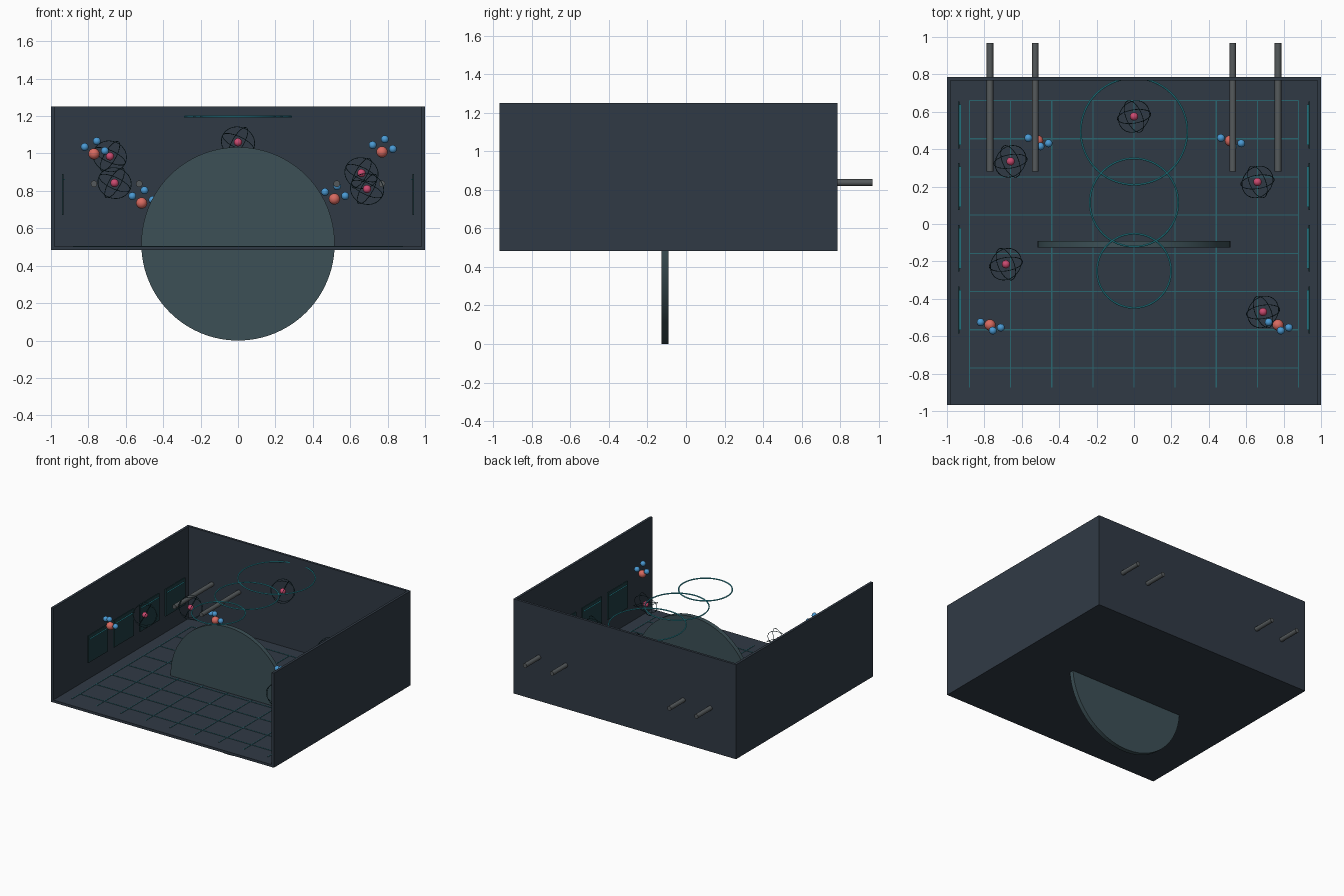
import bpy, math
from mathutils import Vector

if "Cube" in bpy.data.objects:
    bpy.data.objects.remove(bpy.data.objects["Cube"])

def lin(h):
    # hex colour to linear rgba
    c = [int(h[i:i + 2], 16) / 255 for i in (0, 2, 4)]
    return [x / 12.92 if x < 0.04 else ((x + 0.055) / 1.055) ** 2.4 for x in c] + [1]

def mat(name, h):
    m = bpy.data.materials.new(name)
    m.diffuse_color = lin(h)
    m.use_nodes = True
    m.node_tree.nodes["Principled BSDF"].inputs["Base Color"].default_value = m.diffuse_color
    return m

WALL = mat("dark_slate", "303a45")
GRID = mat("grid_teal", "2a6670")
GLASS = mat("panel_teal", "1f3d42")
DISC = mat("disc_grey_green", "3c5056")
CYAN = mat("cyan", "38b0c0")
STEEL = mat("steel", "555a5c")
RED = mat("coral", "d86a60")
BLUE = mat("sky_blue", "4a9ad4")
PINK = mat("rose", "cc4a70")
ORBIT = mat("orbit_dark", "1c3a42")

def finish(name, m, smooth=True):
    o = bpy.context.object
    o.name = name
    o.data.materials.append(m)
    if smooth:
        bpy.ops.object.shade_smooth_by_angle()
    return o

def box(name, lo, hi, m):
    lo, hi = Vector(lo), Vector(hi)
    bpy.ops.mesh.primitive_cube_add(size=1, location=(lo + hi) / 2)
    bpy.context.object.scale = hi - lo
    return finish(name, m, False)

def rod(name, loc, r, length, m, verts):
    # cylinder running along y
    bpy.ops.mesh.primitive_cylinder_add(radius=r, depth=length, vertices=verts,
                                        location=loc, rotation=(math.pi / 2, 0, 0))
    return finish(name, m)

def ball(name, loc, r, m):
    bpy.ops.mesh.primitive_uv_sphere_add(radius=r, segments=20, ring_count=12, location=loc)
    return finish(name, m)

def ring(name, loc, R, r, m, rot=(0, 0, 0), seg=72):
    bpy.ops.mesh.primitive_torus_add(major_radius=R, minor_radius=r, major_segments=seg,
                                     minor_segments=8, location=loc, rotation=rot)
    return finish(name, m)

# Open-fronted room
Y0, Y1, Z0, Z1, T = -0.968, 0.787, 0.483, 1.25, 0.02
box("floor", (-1, Y0, Z0), (1, Y1, Z0 + T), WALL)
box("back_wall", (-1, Y1 - T, Z0), (1, Y1, Z1), WALL)
for s, side in ((-1, "left"), (1, "right")):
    box(side + "_wall", (min(s, s * (1 - T)), Y0, Z0), (max(s, s * (1 - T)), Y1, Z1), WALL)

# Floor grid lines
zf = Z0 + T
for i in range(9):
    x = -0.88 + 0.22 * i
    box("grid_line_long", (x - .003, -0.875, zf - .002), (x + .003, 0.66, zf + .003), GRID)
for i in range(8):
    y = -0.77 + 0.2043 * i
    box("grid_line_cross", (-0.88, y - .003, zf - .002), (0.88, y + .003, zf + .003), GRID)

# Large upright disc passing through the floor
rod("upright_disc", (0, -0.108, 0.517), 0.517, 0.036, DISC, 96)

# Overhead light rings
for y, R in ((0.495, 0.285), (0.115, 0.236), (-0.25, 0.198)):
    ring("overhead_ring", (0, y, 1.197), R, 0.005, CYAN)

# Pipes through the back wall
for x in (-0.77, -0.528, 0.528, 0.77):
    rod("wall_pipe", (x, 0.625, 0.838), 0.0175, 0.686, STEEL, 20)

# Side wall display panels with a bright strip near the top
for s in (-1, 1):
    for i in range(4):
        y = -0.46 + 0.33 * i
        a, b = sorted((s * 0.932, s * 0.942))
        box("wall_panel", (a, y - 0.125, 0.67), (b, y + 0.125, 0.89), GLASS)
        a, b = sorted((s * 0.926, s * 0.933))
        box("panel_strip", (a, y - 0.108, 0.857), (b, y + 0.108, 0.863), CYAN)

# Ball clusters
for c in ((-0.77, -0.54, 0.998), (0.77, -0.54, 1.008),
          (-0.515, 0.445, 0.735), (0.515, 0.445, 0.757)):
    ball("cluster_core", c, 0.03, RED)
    for d in ((-.05, .015, .037), (.015, -.03, .068), (.058, -.014, .016)):
        ball("cluster_bead", Vector(c) + Vector(d), 0.021, BLUE)

# Small cores with thin tilted orbits
for c in ((0, 0.575, 1.06), (-0.66, 0.335, 0.842), (0.66, 0.225, 0.895),
          (-0.685, -0.215, 0.985), (0.69, -0.47, 0.81)):
    ball("orbit_core", c, 0.022, PINK)
    for rx, ry in ((20, 25), (65, 20), (20, -60)):
        ring("orbit_ring", c, 0.09, 0.002, ORBIT,
             (math.radians(rx), math.radians(ry), 0), 40)
